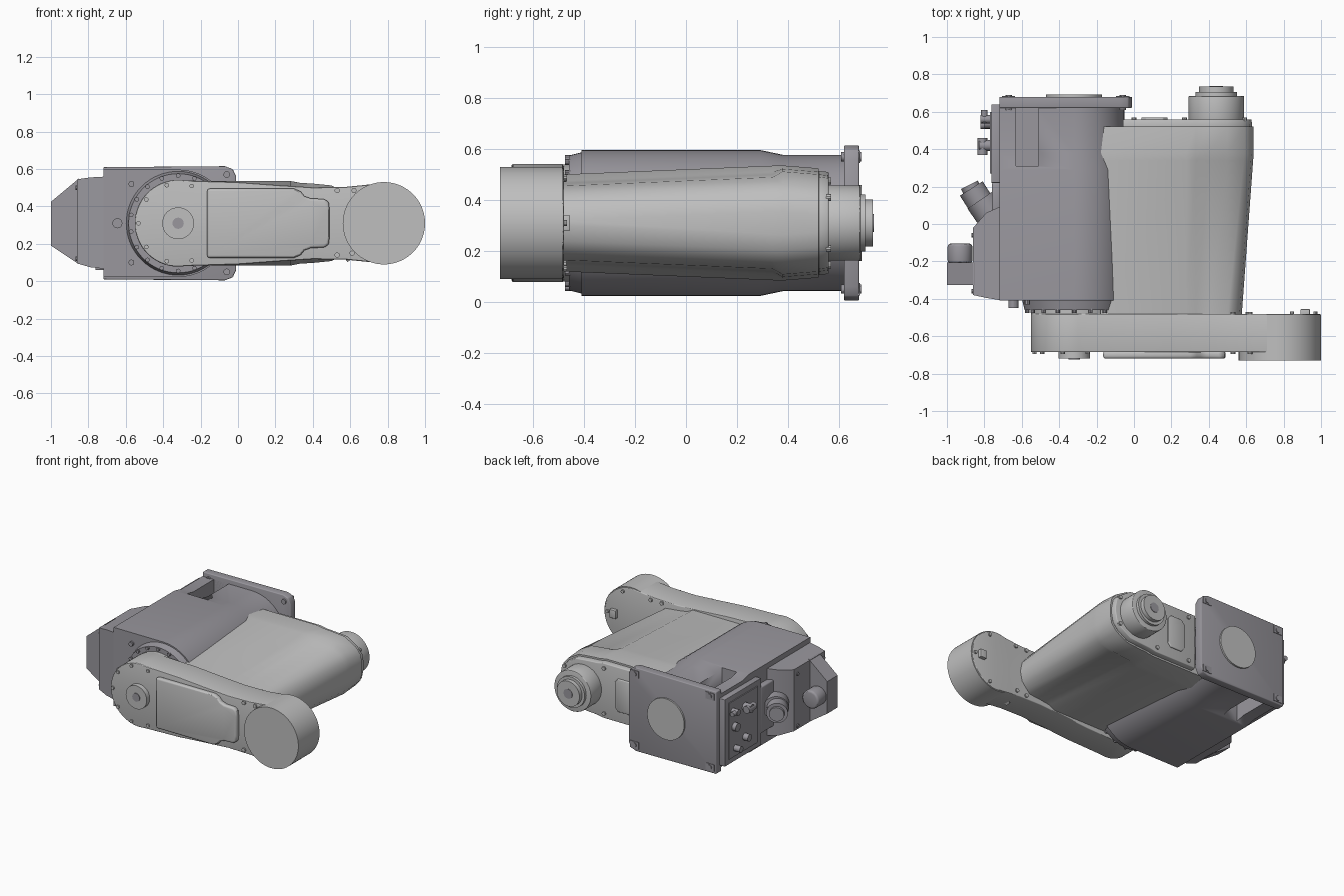
import bpy, bmesh, math
from mathutils import Vector

cube = bpy.data.objects.get("Cube")
if cube:
    bpy.data.objects.remove(cube, do_unlink=True)


def material(name, rgb):
    m = bpy.data.materials.new(name)
    m.use_nodes = True
    m.diffuse_color = (*rgb, 1)
    m.node_tree.nodes["Principled BSDF"].inputs["Base Color"].default_value = (*rgb, 1)
    return m


LIGHT = material("light grey", (0.52, 0.52, 0.52))
DARK = material("dark grey", (0.32, 0.31, 0.34))
ZC, JX, EX, WX = 0.31, -0.32, 0.78, 0.44   # mid height and joint axes


def finish(name, bm, mat, bevel=0):
    bmesh.ops.recalc_face_normals(bm, faces=bm.faces)
    me = bpy.data.meshes.new(name)
    bm.to_mesh(me)
    bm.free()
    ob = bpy.data.objects.new(name, me)
    bpy.context.collection.objects.link(ob)
    me.materials.append(mat)
    bpy.ops.object.select_all(action="DESELECT")
    bpy.context.view_layer.objects.active = ob
    ob.select_set(True)
    if bevel:
        b = ob.modifiers.new("bevel", "BEVEL")
        b.width, b.segments = bevel, 3
        b.limit_method, b.angle_limit = "ANGLE", math.radians(40)
        bpy.ops.object.modifier_apply(modifier="bevel")
    bpy.ops.object.shade_smooth_by_angle(angle=math.radians(30))
    return ob


def loft(name, sections, mat, bevel=0, axis="y"):
    """Join closed outlines (position, points) along y or x and cap the ends."""
    bm = bmesh.new()
    rings = []
    for d, pts in sections:
        rings.append([bm.verts.new((a, d, b) if axis == "y" else (d, a, b)) for a, b in pts])
    for r, s in zip(rings, rings[1:]):
        for i in range(len(r)):
            j = (i + 1) % len(r)
            bm.faces.new((r[i], r[j], s[j], s[i]))
    bm.faces.new(rings[0])
    bm.faces.new(rings[-1])
    return finish(name, bm, mat, bevel)


def cyl(name, p, q, r, mat, n=48, r2=None, bevel=0):
    p, q = Vector(p), Vector(q)
    bm = bmesh.new()
    bmesh.ops.create_cone(bm, cap_ends=True, segments=n, radius1=r,
                          radius2=r if r2 is None else r2, depth=(q - p).length)
    rot = (q - p).to_track_quat("Z", "Y").to_matrix().to_4x4()
    bmesh.ops.transform(bm, matrix=rot, verts=bm.verts)
    bmesh.ops.translate(bm, vec=(p + q) / 2, verts=bm.verts)
    return finish(name, bm, mat, bevel)


def ycyl(name, x, y0, y1, r, mat, z=ZC, **kw):
    return cyl(name, (x, y0, z), (x, y1, z), r, mat, **kw)


def rect(a0, a1, b0, b1):
    return [(a0, b0), (a1, b0), (a1, b1), (a0, b1)]


def box(name, x0, x1, y0, y1, z0, z1, mat, bevel=0):
    return loft(name, [(y0, rect(x0, x1, z0, z1)), (y1, rect(x0, x1, z0, z1))], mat, bevel)


def arc(cx, r, a0, a1, n=24):
    return [(cx + r * math.cos(math.radians(a0 + (a1 - a0) * i / n)),
             ZC + r * math.sin(math.radians(a0 + (a1 - a0) * i / n))) for i in range(n + 1)]


def mirrored(upper):
    """Close an upper outline of (x, half height) by mirroring about mid height."""
    return [(x, ZC + h) for x, h in upper] + [(x, ZC - h) for x, h in reversed(upper)]


# Base housing: flat on one side, round on the other, with upper and lower pockets
def housing(r):
    return [(-0.72, ZC - r), *arc(JX, r, -90, 90), (-0.72, ZC + r)]


base = loft("base_housing", [(-0.41, housing(0.287)), (0.29, housing(0.287)),
                             (0.38, housing(0.268)), (0.63, housing(0.268))], DARK)
for z0, z1 in ((0.42, 0.7), (-0.1, 0.2)):
    cutter = box("pocket_cutter", -0.63, -0.51, 0.31, 0.62, z0, z1, DARK)
    cutter.hide_render = True
    bpy.context.view_layer.objects.active = base
    mod = base.modifiers.new("pocket", "BOOLEAN")
    mod.operation, mod.object = "DIFFERENCE", cutter
    bpy.ops.object.modifier_apply(modifier="pocket")
    bpy.data.objects.remove(cutter, do_unlink=True)

# Mounting flange
flange = mirrored([(-0.72, 0.3), (-0.07, 0.305), (-0.03, 0.29), (-0.01, 0.25)])
loft("mounting_flange", [(0.62, flange), (0.68, flange)], DARK, 0.006)
ycyl("flange_disc", JX, 0.67, 0.692, 0.15, LIGHT)
for x in (-0.67, -0.06):
    for z in (0.05, 0.57):
        ycyl("flange_bolt", x, 0.61, 0.69, 0.018, DARK, z=z, n=12)
        box("flange_corner_pad", x - 0.035, x + 0.035, 0.675, 0.684, z - 0.025, z + 0.025, DARK)

# Shoulder joint with a ring of bolts
ycyl("shoulder_collar", JX, -0.46, -0.40, 0.265, DARK, n=64, r2=0.28)
ycyl("shoulder_ring", JX, -0.49, -0.45, 0.23, LIGHT, n=64)
for i in range(18):
    a = math.radians(20 * i + 10)
    ycyl("shoulder_bolt", JX + 0.255 * math.cos(a), -0.475, -0.44, 0.012, DARK,
         z=ZC + 0.255 * math.sin(a), n=10)
for z in (0.1, 0.52):
    ycyl("housing_bolt", -0.57, -0.43, -0.4, 0.016, DARK, z=z, n=10)
ycyl("breather_plug", -0.645, -0.45, -0.4, 0.027, DARK, n=12)

# Cable box on the outer side, with tapered snout and cap
cable = [(-0.41, 0.24), (0.10, 0.24)]
loft("cable_box", [(-0.70, [(-0.41, 0.065), (0.1, 0.065), (0.1, 0.56), (-0.41, 0.56)]),
                   (-0.79, [(-0.395, 0.075), (0.06, 0.075), (0.06, 0.555), (-0.395, 0.555)]),
                   (-0.86, [(-0.38, 0.095), (-0.02, 0.095), (-0.02, 0.545), (-0.38, 0.545)])],
     DARK, axis="x")
loft("cable_snout", [(-0.85, rect(-0.325, -0.205, 0.09, 0.55)),
                     (-1.0, rect(-0.325, -0.205, 0.19, 0.425))], DARK, axis="x")
cyl("snout_cap", (-0.93, -0.21, ZC), (-0.93, -0.105, ZC), 0.066, DARK, bevel=0.015)
for y in (-0.36, -0.06):
    for z in (0.12, 0.5):
        cyl("box_screw", (-0.84, y, z), (-0.868, y, z), 0.012, DARK, n=10)

# Angled connector beside the cable box
cyl("connector_base", (-0.73, 0.0, ZC), (-0.82, 0.13, ZC), 0.085, DARK)
cyl("connector_body", (-0.80, 0.08, ZC), (-0.87, 0.19, ZC), 0.072, DARK)
cyl("connector_nose", (-0.86, 0.17, ZC), (-0.88, 0.21, ZC), 0.05, DARK)
box("connector_mount", -0.76, -0.71, 0.05, 0.22, 0.14, 0.48, DARK, 0.01)

# Socket panel
box("socket_panel", -0.763, -0.71, 0.22, 0.64, 0.06, 0.55, DARK, 0.004)
box("socket_plate", -0.77, -0.76, 0.27, 0.60, 0.10, 0.51, DARK)
for y, z, r, out in ((0.42, 0.42, 0.03, 0.83), (0.42, 0.2, 0.025, 0.81),
                     (0.54, 0.32, 0.03, 0.80), (0.53, 0.16, 0.022, 0.82), (0.56, 0.44, 0.022, 0.82)):
    cyl("socket", (-0.76, y, z), (-out, y, z), r, DARK, n=20)
cyl("elbow_fitting", (-0.81, 0.37, 0.42), (-0.81, 0.46, 0.42), 0.026, DARK, n=16)
cyl("upper_fitting", (-0.80, 0.54, 0.44), (-0.80, 0.61, 0.44), 0.017, DARK, n=16)


# Forearm casing: grooved shoulders that fill out near the far end
def casing(h, xr, groove, x0=-0.18):
    return mirrored([(x0, h), (0.28, h), (0.33, h - groove * 0.7), (0.40, h - groove),
                     (0.50, h - groove - 0.01), (xr - 0.05, h - 0.075),
                     (xr - 0.012, h - 0.12), (xr, h - 0.18)])


loft("forearm_casing", [(-0.50, casing(0.19, 0.575, 0.035)), (0.34, casing(0.225, 0.637, 0.035)),
                        (0.38, casing(0.226, 0.64, 0.014)), (0.52, casing(0.215, 0.64, 0.014))], LIGHT)
loft("forearm_end_cover", [(0.52, casing(0.205, 0.632, 0.014, -0.06)),
                           (0.56, casing(0.2, 0.628, 0.014, -0.06))], LIGHT, 0.005)
loft("end_cover_pad", [(y, mirrored([(0.04, 0.09), (0.065, 0.12), (0.155, 0.12), (0.18, 0.09)]))
                       for y in (0.55, 0.57)], LIGHT, 0.005)
for x in (0.0, 0.27, 0.59):
    for s in (-1, 1):
        ycyl("cover_bolt", x, 0.55, 0.57, 0.014, LIGHT, z=ZC + s * (0.165 if x < 0.5 else 0.1), n=10)

# Wrist and tool flange
ycyl("wrist_housing", WX, 0.55, 0.685, 0.148, LIGHT, bevel=0.005)
ycyl("wrist_step", WX, 0.68, 0.705, 0.112, LIGHT)
ycyl("tool_flange", WX, 0.70, 0.735, 0.092, LIGHT)
ycyl("tool_bore", WX, 0.73, 0.738, 0.035, DARK, n=24)

# Side link between shoulder and elbow
link = (arc(JX, 0.232, 80, 280, 40)
        + [(0.0, 0.09), (0.2, 0.105), (0.4, 0.118), (0.58, 0.115), (0.68, 0.105)]
        + arc(EX, 0.215, -95, 95, 40)
        + [(0.68, 0.515), (0.58, 0.505), (0.4, 0.502), (0.2, 0.515), (0.0, 0.53)])
loft("side_link", [(-0.685, link), (-0.48, link)], LIGHT, 0.006)
ycyl("elbow_drum", EX, -0.73, -0.485, 0.22, LIGHT, n=72)
ycyl("shoulder_cap", JX, -0.72, -0.68, 0.085, LIGHT)
ycyl("shoulder_cap_plug", JX, -0.724, -0.715, 0.03, DARK, n=24)
cover = mirrored([(-0.165, 0.185), (0.30, 0.185), (0.335, 0.17), (0.355, 0.145),
                  (0.39, 0.132), (0.465, 0.13), (0.485, 0.11), (0.49, 0.07)])
loft("link_cover", [(-0.68, cover), (-0.72, cover)], LIGHT, 0.014)

# Link fasteners, front and back
for i in range(7):
    a = math.radians(70 + 220 * i / 6)
    ycyl("link_bolt", JX + 0.212 * math.cos(a), -0.695, -0.68, 0.012, LIGHT,
         z=ZC + 0.212 * math.sin(a), n=10)
for x, z in ((0.53, 0.485), (0.53, 0.14), (0.61, 0.15), (0.62, 0.485)):
    ycyl("link_bolt", x, -0.695, -0.47, 0.014, LIGHT, z=z, n=10)
for a in (-70, 0, 70):
    t = math.radians(a)
    ycyl("elbow_bolt", EX + 0.19 * math.cos(t), -0.49, -0.468, 0.012, LIGHT,
         z=ZC + 0.19 * math.sin(t), n=10)
box("elbow_stop", 0.89, 0.94, -0.49, -0.455, 0.28, 0.34, LIGHT, 0.004)
cyl("link_drain", (0.58, -0.6, 0.17), (0.61, -0.6, 0.118), 0.03, LIGHT, n=16)
